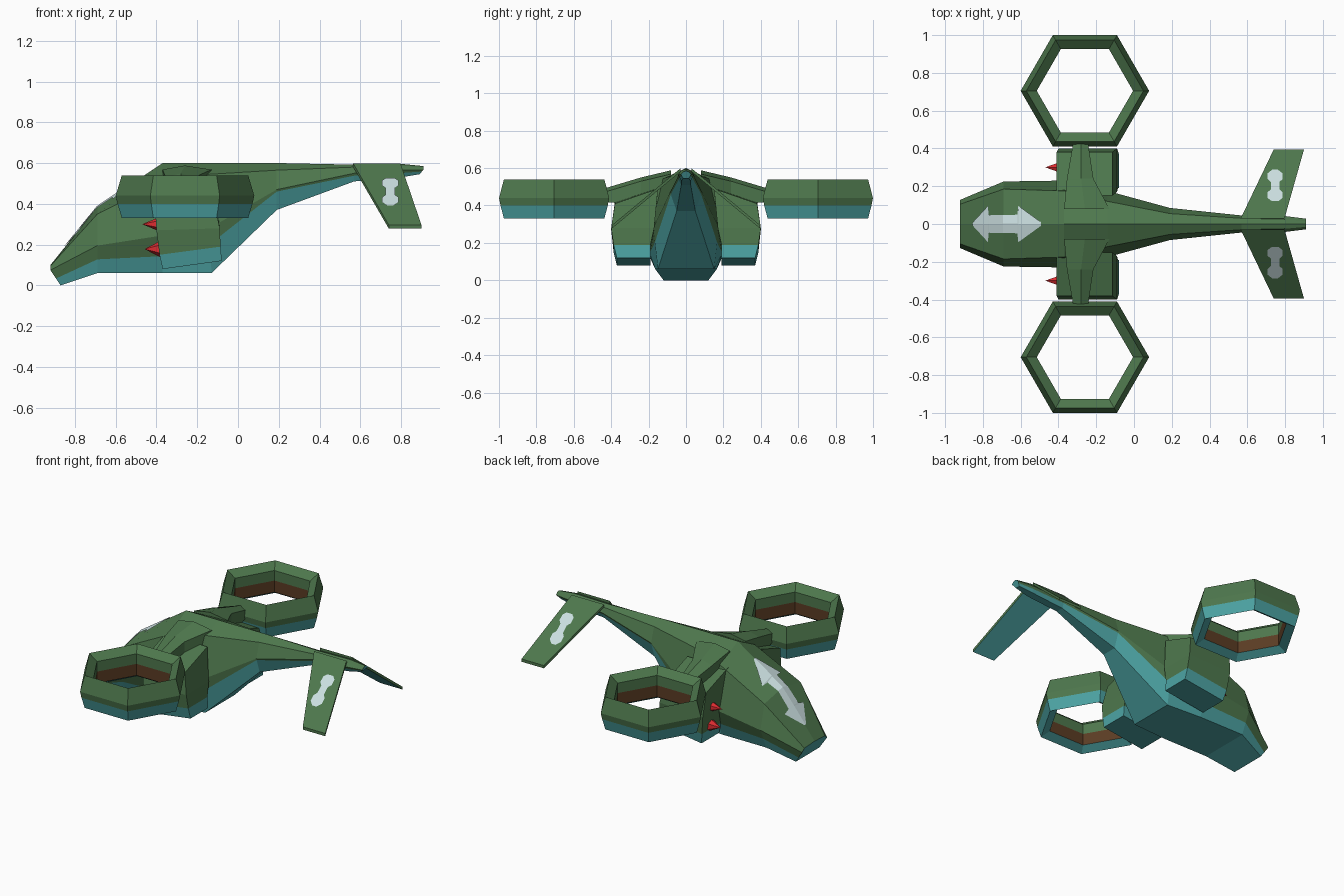
import bpy, bmesh, math
from mathutils import Vector
from mathutils.bvhtree import BVHTree

if "Cube" in bpy.data.objects:
    bpy.data.objects.remove(bpy.data.objects["Cube"])


def material(name, rgb):
    m = bpy.data.materials.new(name)
    m.diffuse_color = (*rgb, 1)
    m.use_nodes = True
    m.node_tree.nodes["Principled BSDF"].inputs["Base Color"].default_value = m.diffuse_color
    return m


MATS = [material("green", (.076, .186, .074)), material("teal", (.074, .37, .37)),
        material("white", (.60, .74, .75)), material("red", (.72, .025, .03)),
        material("brown", (.105, .045, .017))]
GREEN, TEAL, WHITE, RED, BROWN = range(5)


def make(name, bm, mirror=False, fix=True):
    if fix:
        bmesh.ops.recalc_face_normals(bm, faces=bm.faces[:])
    me = bpy.data.meshes.new(name)
    bm.to_mesh(me)
    bm.free()
    for m in MATS:
        me.materials.append(m)
    ob = bpy.data.objects.new(name, me)
    bpy.context.collection.objects.link(ob)
    if mirror:
        mod = ob.modifiers.new("mirror", 'MIRROR')
        mod.use_axis = (False, True, False)
        mod.use_mirror_merge = False
    return ob


def loft(rings, colours, caps=(GREEN, GREEN), closed=False):
    """Skin a row of equal rings; colours[k] paints the strip from point k to k+1."""
    bm = bmesh.new()
    vs = [[bm.verts.new(p) for p in r] for r in rings]
    n = len(rings[0])
    pairs = list(zip(vs, vs[1:])) + ([(vs[-1], vs[0])] if closed else [])
    for a, b in pairs:
        for k in range(n):
            j = (k + 1) % n
            bm.faces.new((a[k], a[j], b[j], b[k])).material_index = colours[k]
    if not closed:
        bm.faces.new(vs[0]).material_index = caps[0]
        bm.faces.new(vs[-1]).material_index = caps[1]
    return bm


# fuselage: top x, ridge z, shoulder y z, middle y z, bottom x y z, paint line fraction
SECTIONS = [
    (-.92, .10, .105, .095, .128, .075, -.87, .12, .0, .45),
    (-.69, .385, .185, .35, .225, .195, -.69, .165, .06, .5),
    (-.37, .60, .175, .51, .23, .245, -.37, .165, .06, .45),
    (-.14, .60, .12, .545, .175, .28, -.13, .15, .06, .65),
    (.19, .60, .055, .565, .085, .47, .19, .05, .37, .9),
    (.57, .592, .03, .58, .045, .55, .57, .025, .51, .7),
    (.80, .596, .025, .588, .042, .565, .80, .025, .53, .6),
    (.91, .585, .015, .58, .028, .567, .89, .015, .545, .6)]
rings = []
for x, rz, sy, sz, my, mz, bx, by, bz, f in SECTIONS:
    mid, bot = Vector((x, my, mz)), Vector((bx, by, bz))
    side = [Vector((x, sy, sz)), mid, bot.lerp(mid, f), bot]
    rings.append([Vector((x, 0, rz))] + side +
                 [Vector((p.x, -p.y, p.z)) for p in reversed(side)])
bm = loft(rings, [GREEN] * 3 + [TEAL] * 3 + [GREEN] * 3, (TEAL, TEAL))
bmesh.ops.recalc_face_normals(bm, faces=bm.faces[:])
tree = BVHTree.FromBMesh(bm)
make("fuselage", bm)

# double arrow painted on the nose, draped on the hull
bm = bmesh.new()
prev = None
for x, w in [(-.85, .008), (-.77, .095), (-.765, .048), (-.69, .045), (-.615, .048),
             (-.61, .095), (-.49, .008)]:
    row = []
    for y in (-w, 0, w):
        hit = tree.ray_cast(Vector((x, y, 2)), Vector((0, 0, -1)))
        row.append(bm.verts.new(hit[0] + hit[1] * .005))
    if prev:
        for i in range(2):
            bm.faces.new((prev[i], row[i], row[i + 1], prev[i + 1])).material_index = WHITE
    prev = row
make("nose_arrow", bm, fix=False)

# wings joining the hull to the rotor rings
wing = [[(x0, y, zt - .02), (xm, y, zt), (x1, y, zt - .02), (x1, y, zb), (x0, y, zb)]
        for x0, xm, x1, y, zt, zb in [(-.37, -.26, -.13, .08, .588, .42),
                                      (-.355, -.28, -.215, .24, .55, .40),
                                      (-.32, -.28, -.245, .44, .49, .42)]]
make("wing", loft(wing, [GREEN] * 5), True)

# side pods hanging under the wings
LEVELS = [  # front x, rear x, inner y, outer y, front z, rear z, rise at inner side
    (-.37, -.08, .19, .37, .08, .12, 0),
    (-.385, -.085, .19, .387, .15, .19, 0),
    (-.40, -.09, .17, .40, .27, .28, 0),
    (-.41, -.115, .15, .38, .42, .41, .08)]
pod = [[(a, yi, za + up), (b, yi, zb + up), (b, yo, zb), (a, yo, za)]
       for a, b, yi, yo, za, zb, up in LEVELS]
bm = loft(pod, [GREEN] * 4, (TEAL, GREEN))
for f in bm.faces:
    if f.calc_center_median().z < .16:
        f.material_index = TEAL
make("side_pod", bm, True)

# red missile tips on the pod fronts
for name, x, z, r in (("upper_missile", -.47, .30, .033), ("lower_missile", -.458, .178, .042)):
    bm = bmesh.new()
    tip = bm.verts.new((x, .3, z))
    base = [bm.verts.new((x + .08, .3 + r * math.cos(a), z + r * math.sin(a)))
            for a in (math.pi / 6 + i * math.pi / 3 for i in range(6))]
    bm.faces.new(base)
    for i in range(6):
        bm.faces.new((tip, base[i], base[(i + 1) % 6]))
    for f in bm.faces:
        f.material_index = RED
    make(name, bm, True)

# six-sided rotor rings
PROFILE = [(.34, .44), (.31, .54), (.255, .50), (.255, .435), (.255, .36), (.31, .33), (.331, .40)]
ring = [[(-.26 + r * math.cos(a), .705 + r * math.sin(a), z) for r, z in PROFILE]
        for a in (i * math.pi / 3 for i in range(6))]
make("rotor_ring", loft(ring, [GREEN, GREEN, GREEN, BROWN, TEAL, TEAL, GREEN], closed=True), True)


# drooping tail fins with white marks
def fin_z(y):
    return .59 - .829 * (y - .04)


fin = [[(a, y, fin_z(y)), (b, y, fin_z(y)), (b, y, fin_z(y) - .018), (a, y, fin_z(y) - .018)]
       for a, b, y in ((.565, .797, .03), (.74, .90, .395))]
make("tail_fin", loft(fin, [GREEN, GREEN, TEAL, GREEN]), True)

bm = bmesh.new()
prev = None
for y, w in [(.12, .02), (.135, .04), (.165, .04), (.18, .023), (.22, .023),
             (.235, .04), (.265, .04), (.285, .015)]:
    row = [bm.verts.new((.747 + s * w, y + .003, fin_z(y) + .004)) for s in (-1, 1)]
    if prev:
        bm.faces.new((prev[0], prev[1], row[1], row[0])).material_index = WHITE
    prev = row
make("fin_mark", bm, True, fix=False)
